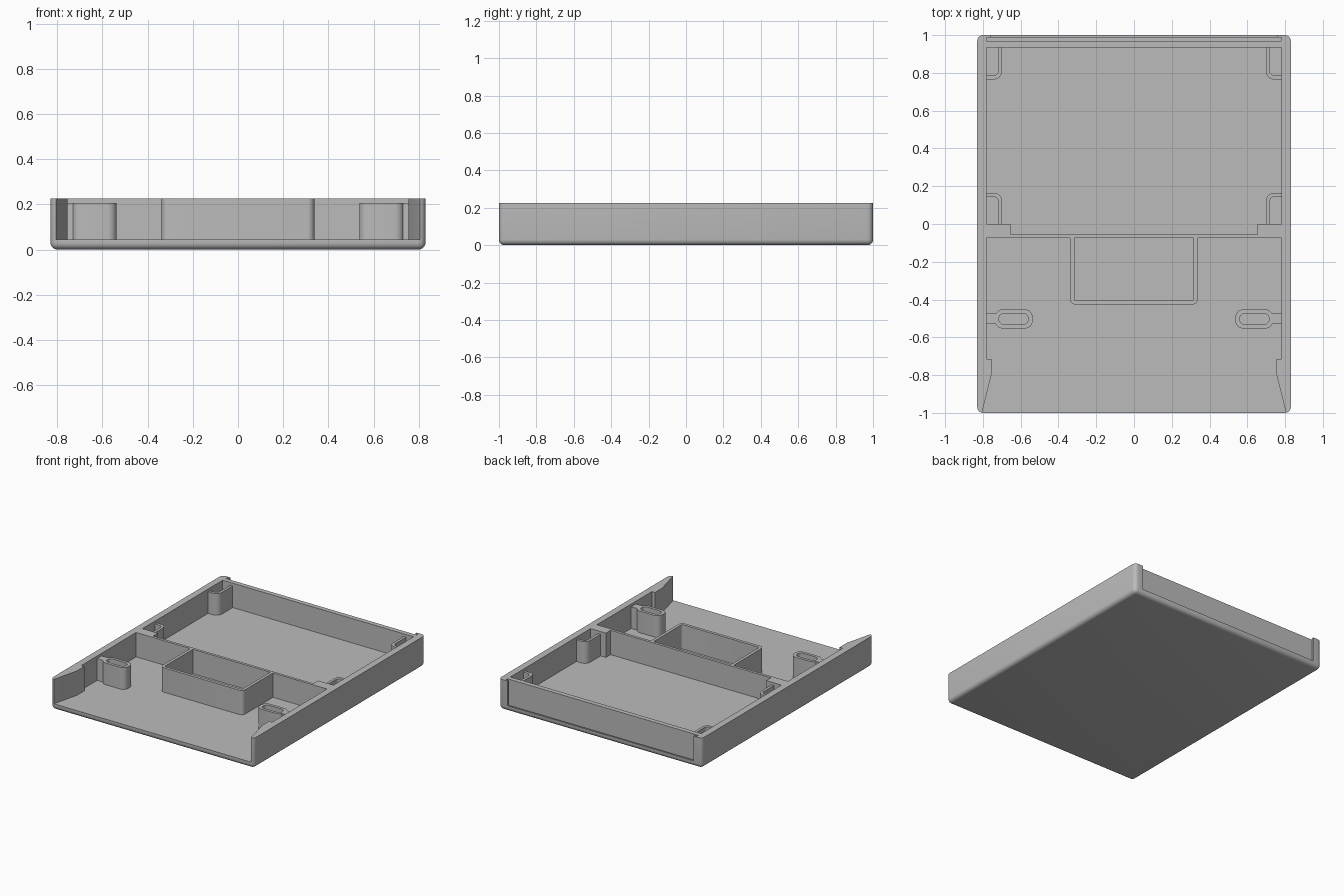
import bpy, bmesh, math
from mathutils import Vector

cube = bpy.data.objects.get("Cube")
if cube:
    bpy.data.objects.remove(cube, do_unlink=True)

grey = bpy.data.materials.new("plain grey")
grey.use_nodes = True
grey.diffuse_color = (0.5, 0.5, 0.5, 1)
grey.node_tree.nodes["Principled BSDF"].inputs["Base Color"].default_value = grey.diffuse_color

TOP = 0.225      # rim height
FLOOR = 0.045    # tray floor
POST = 0.205     # height of the posts
OVER = 0.4       # cutters reach above the rim


def finish(name, bm):
    bmesh.ops.recalc_face_normals(bm, faces=bm.faces)
    mesh = bpy.data.meshes.new(name)
    bm.to_mesh(mesh)
    bm.free()
    mesh.materials.append(grey)
    ob = bpy.data.objects.new(name, mesh)
    bpy.context.collection.objects.link(ob)
    return ob


def prism(name, outline, z0, z1):
    """Upright prism; a third value on a point rounds that square corner."""
    bm = bmesh.new()
    pts = []
    n = len(outline)
    for i, p in enumerate(outline):
        v = Vector(p[:2])
        if len(p) < 3:
            pts.append(v)
            continue
        r = p[2]
        a = (Vector(outline[i - 1][:2]) - v).normalized() * r
        b = (Vector(outline[(i + 1) % n][:2]) - v).normalized() * r
        for k in range(7):
            t = k * math.pi / 12
            pts.append(v + a + b - b * math.cos(t) - a * math.sin(t))
    face = bm.faces.new([bm.verts.new((p.x, p.y, z0)) for p in pts])
    up = bmesh.ops.extrude_face_region(bm, geom=[face])["geom"]
    bmesh.ops.translate(bm, verts=[g for g in up if isinstance(g, bmesh.types.BMVert)],
                        vec=(0, 0, z1 - z0))
    return finish(name, bm)


def rect(x0, x1, y0, y1, r=None):
    return [p + ((r,) if r else ()) for p in ((x0, y0), (x1, y0), (x1, y1), (x0, y1))]


def activate(ob):
    bpy.ops.object.select_all(action="DESELECT")
    ob.select_set(True)
    bpy.context.view_layer.objects.active = ob


def combine(ob, other, operation="DIFFERENCE"):
    other.hide_render = True
    mod = ob.modifiers.new("combine", "BOOLEAN")
    mod.operation = operation
    mod.solver = "EXACT"
    mod.object = other
    activate(ob)
    bpy.ops.object.modifier_apply(modifier=mod.name)
    bpy.data.objects.remove(other, do_unlink=True)


def smooth(ob):
    activate(ob)
    bpy.ops.object.shade_smooth_by_angle(angle=math.radians(32))


def mirrored(half):
    """Complete a right-hand outline across x = 0."""
    return half + [(-p[0],) + p[1:] for p in reversed(half)]


def mirror_copy(ob, name):
    bm = bmesh.new()
    bm.from_mesh(ob.data)
    bmesh.ops.scale(bm, vec=(-1, 1, 1), verts=bm.verts)
    smooth(finish(name, bm))


# Tray body with rounded corners and underside
bm = bmesh.new()
bmesh.ops.create_cube(bm, size=1)
bmesh.ops.scale(bm, vec=(1.66, 2, TOP), verts=bm.verts)
bmesh.ops.translate(bm, vec=(0, 0, TOP / 2), verts=bm.verts)
edges = [e for e in bm.edges if min(v.co.z for v in e.verts) < 0.01]
bmesh.ops.bevel(bm, geom=edges, offset=0.03, segments=5, profile=0.5, affect="EDGES")
tray = finish("tray", bm)

# Rear compartment with the stepped divider
combine(tray, prism("rear_cutter", mirrored([
    (0.655, -0.055), (0.655, 0), (0.78, 0), (0.78, 0.935)]), FLOOR, OVER))

# Front compartment, open and flared at the front
combine(tray, prism("front_cutter", mirrored([
    (0.81, -1.02), (0.805, -1), (0.755, -0.8), (0.755, -0.715),
    (0.78, -0.715), (0.78, -0.075)]), FLOOR, OVER))

# Panel slot and its opening in the rear wall
combine(tray, prism("slot_cutter", rect(-0.78, 0.78, 0.97, 0.987), 0.03, OVER))
combine(tray, prism("opening_cutter", rect(-0.76, 0.76, 0.98, 1.05), 0.042, OVER))
smooth(tray)

# Walled pocket in front of the divider
pocket = prism("pocket_wall", [(-0.338, -0.075), (-0.338, -0.427, 0.03),
                               (0.338, -0.427, 0.03), (0.338, -0.075)], FLOOR, TOP)
combine(pocket, prism("pocket_cutter", [(-0.316, 0), (-0.316, -0.405, 0.01),
                                        (0.316, -0.405, 0.01), (0.316, 0)], 0, OVER))
smooth(pocket)

# Slotted front posts, each joined to the side wall by a rib
post = prism("left_front_post", rect(0.537, 0.735, -0.553, -0.452, 0.04), FLOOR, POST)
combine(post, prism("rib", rect(0.7, 0.78, -0.53, -0.475), FLOOR, POST), "UNION")
combine(post, prism("post_hole", rect(0.56, 0.715, -0.532, -0.473, 0.028), 0, OVER))
smooth(post)
mirror_copy(post, "right_front_post")

# Hollow guides in the corners of the rear compartment
for label, near, far in (("rear", 0.935, 0.765), ("middle", 0, 0.165)):
    s = 1 if far > near else -1
    guide = prism("left_" + label + "_guide", [
        (0.78, near), (0.698, near), (0.698, far, 0.045), (0.78, far)], FLOOR, POST)
    combine(guide, prism("guide_cutter", [
        (0.85, near - s * 0.1), (0.718, near - s * 0.1),
        (0.718, far - s * 0.02, 0.028), (0.85, far - s * 0.02)], 0, OVER))
    smooth(guide)
    mirror_copy(guide, "right_" + label + "_guide")
